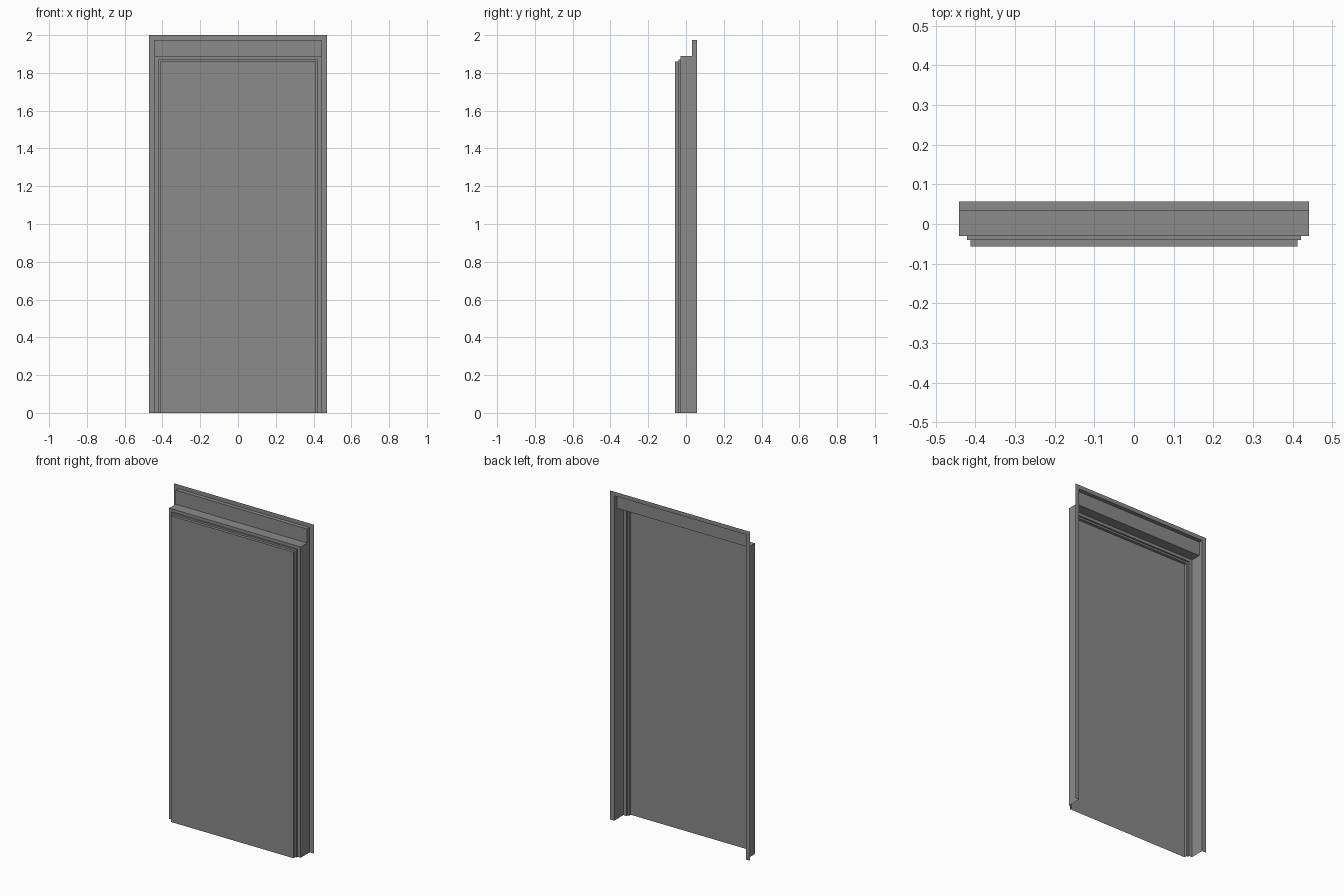
import bpy
import bmesh

default_cube = bpy.data.objects.get("Cube")
if default_cube:
    bpy.data.objects.remove(default_cube, do_unlink=True)

# One plain grey for the whole door
grey = bpy.data.materials.new("door grey")
grey.use_nodes = True
colour = (0.26, 0.257, 0.257, 1)
grey.diffuse_color = colour
grey.node_tree.nodes["Principled BSDF"].inputs["Base Color"].default_value = colour


def arch(half_width, top, y):
    """Door-shaped outline, open at the floor."""
    return [(-half_width, y, 0), (-half_width, y, top),
            (half_width, y, top), (half_width, y, 0)]


def build(name, outlines, closed=False):
    """Bridge successive outlines into a thin sheet; optionally fill the last."""
    bm = bmesh.new()
    rings = [[bm.verts.new(p) for p in arch(*o)] for o in outlines]
    for a, b in zip(rings, rings[1:]):
        for i in range(3):
            bm.faces.new((a[i], b[i], b[i + 1], a[i + 1]))
    if closed:
        bm.faces.new(rings[-1][::-1])
    # Drop collapsed strips where two outlines share their sides
    flat = [f for f in bm.faces if f.calc_area() < 1e-6]
    bmesh.ops.delete(bm, geom=flat, context='FACES')
    bmesh.ops.remove_doubles(bm, verts=bm.verts, dist=1e-5)
    mesh = bpy.data.meshes.new(name)
    bm.to_mesh(mesh)
    bm.free()
    mesh.materials.append(grey)
    obj = bpy.data.objects.new(name, mesh)
    bpy.context.collection.objects.link(obj)
    # Face the front
    for poly in mesh.polygons:
        if abs(poly.normal.y) > 0.9 and poly.normal.y > 0:
            mesh.flip_normals()
            break
    return obj


# Depths from back to front
back, header, frame, step, front = 0.057, 0.033, -0.03, -0.04, -0.057

outer = (0.47, 2.0, back)
opening = (0.442, 1.975, back)
casing_edge = (0.442, 1.89, frame)
step_edge = (0.422, 1.872, step)
panel_edge = (0.412, 1.861, front)

# Flat flange around the back
build("flange", [outer, opening])

# Side walls with the recessed header above
build("casing", [opening, (0.442, 1.975, header), (0.442, 1.89, header), casing_edge])

# Stepped moulding around the door
build("moulding", [casing_edge, (0.422, 1.872, frame), step_edge, (0.412, 1.861, step)])

# Door panel with its shallow edge
build("door_panel", [(0.412, 1.861, step), panel_edge], closed=True)
